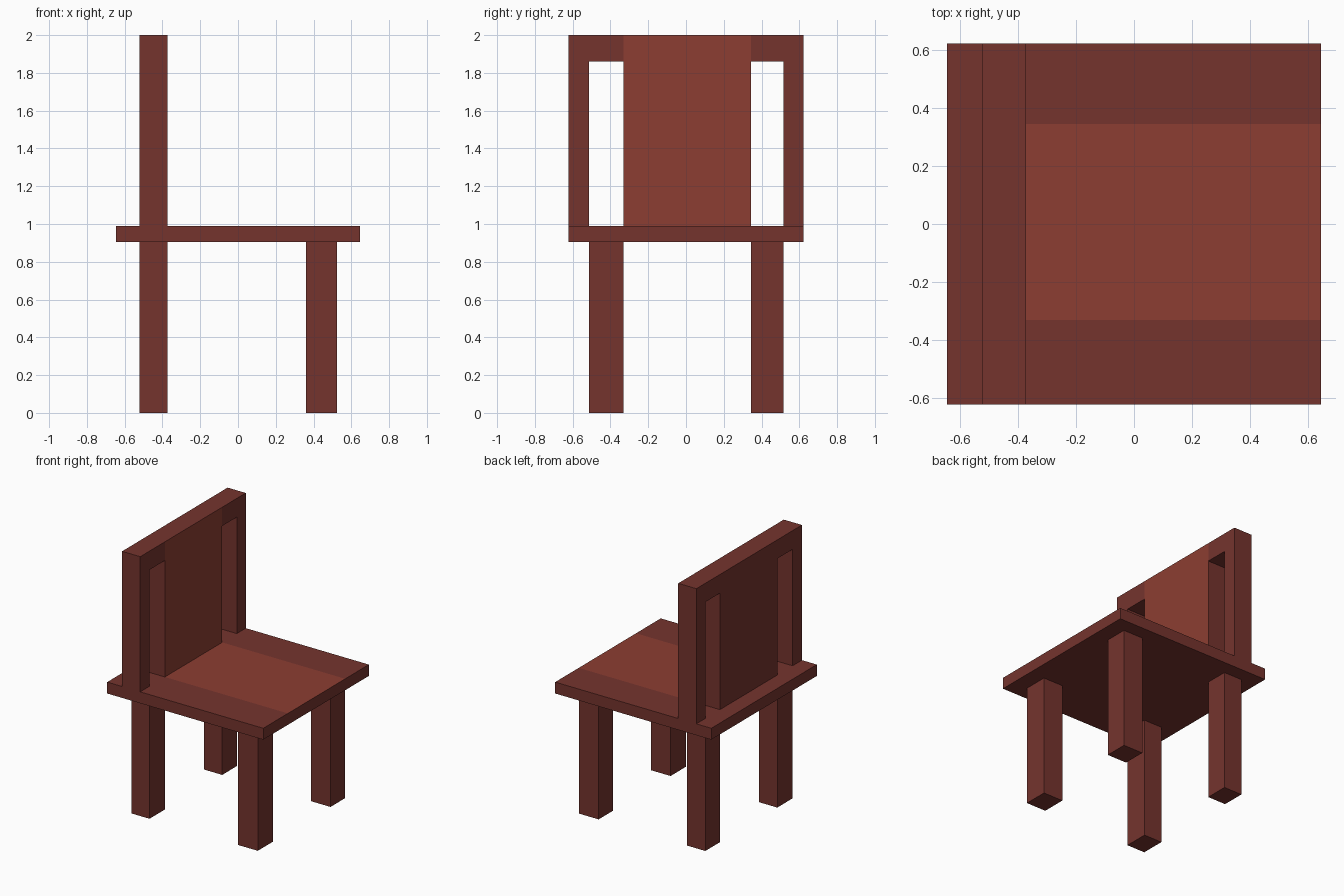
import bpy, bmesh
from mathutils import Vector

if "Cube" in bpy.data.objects:
    bpy.data.objects.remove(bpy.data.objects["Cube"])


def material(name, rgb):
    m = bpy.data.materials.new(name)
    m.diffuse_color = (*rgb, 1)
    m.use_nodes = True
    m.node_tree.nodes["Principled BSDF"].inputs["Base Color"].default_value = m.diffuse_color
    return m


DARK = material("dark_wood", (0.178, 0.034, 0.027))
LIGHT = material("light_wood", (0.262, 0.048, 0.032))


def slab(name, cells, to3d, depth, light=()):
    """Extrude a sheet of (u0, u1, v0, v1) cells; cells listed in light get the pale front."""
    bm = bmesh.new()
    faces = []
    for i, (u0, u1, v0, v1) in enumerate(cells):
        corners = [(u0, v0), (u1, v0), (u1, v1), (u0, v1)]
        f = bm.faces.new([bm.verts.new(to3d(u, v)) for u, v in corners])
        f.material_index = int(i in light)
        faces.append(f)
    bmesh.ops.remove_doubles(bm, verts=bm.verts, dist=1e-4)
    front = list(bm.faces)
    ext = bmesh.ops.extrude_face_region(bm, geom=front, use_keep_orig=True)
    new_verts = [g for g in ext["geom"] if isinstance(g, bmesh.types.BMVert)]
    bmesh.ops.translate(bm, verts=new_verts, vec=Vector(depth))
    keep = set(front)
    for f in bm.faces:
        if f not in keep:
            f.material_index = 0
    bmesh.ops.recalc_face_normals(bm, faces=bm.faces)
    me = bpy.data.meshes.new(name)
    bm.to_mesh(me)
    bm.free()
    me.materials.append(DARK)
    me.materials.append(LIGHT)
    ob = bpy.data.objects.new(name, me)
    bpy.context.collection.objects.link(ob)
    return ob


SEAT_LOW, SEAT_TOP = 0.905, 0.99
BACK_X, FRONT_X = (-0.522, -0.372), (0.36, 0.523)
Y = [-0.623, -0.513, -0.332, 0.345, 0.517, 0.623]

# seat: pale middle panel on top, running from the backrest to the front edge
xs = [-0.645, BACK_X[1], 0.645]
ys = [Y[0], Y[2], Y[3], Y[5]]
seat_cells = [(xs[i], xs[i + 1], ys[j], ys[j + 1]) for i in range(2) for j in range(3)]
slab("seat", seat_cells, lambda u, v: (u, v, SEAT_TOP), (0, 0, SEAT_LOW - SEAT_TOP), light=(4,))

# backrest: posts, broad centre panel (pale in front) and top rail around two slots
RAIL = 1.86
back_cells = [(Y[i], Y[i + 1], RAIL, 2.0) for i in range(5)]
back_cells += [(Y[i], Y[i + 1], SEAT_TOP, RAIL) for i in (0, 2, 4)]
slab("backrest", back_cells, lambda u, v: (BACK_X[1], u, v),
     (BACK_X[0] - BACK_X[1], 0, 0), light=(2, 6))

# legs
for end, (x0, x1) in (("back", BACK_X), ("front", FRONT_X)):
    for side, y0, y1 in (("right", Y[1], Y[2]), ("left", Y[3], Y[4])):
        slab(f"{end}_{side}_leg", [(x0, x1, y0, y1)], lambda u, v: (u, v, 0), (0, 0, SEAT_LOW))
